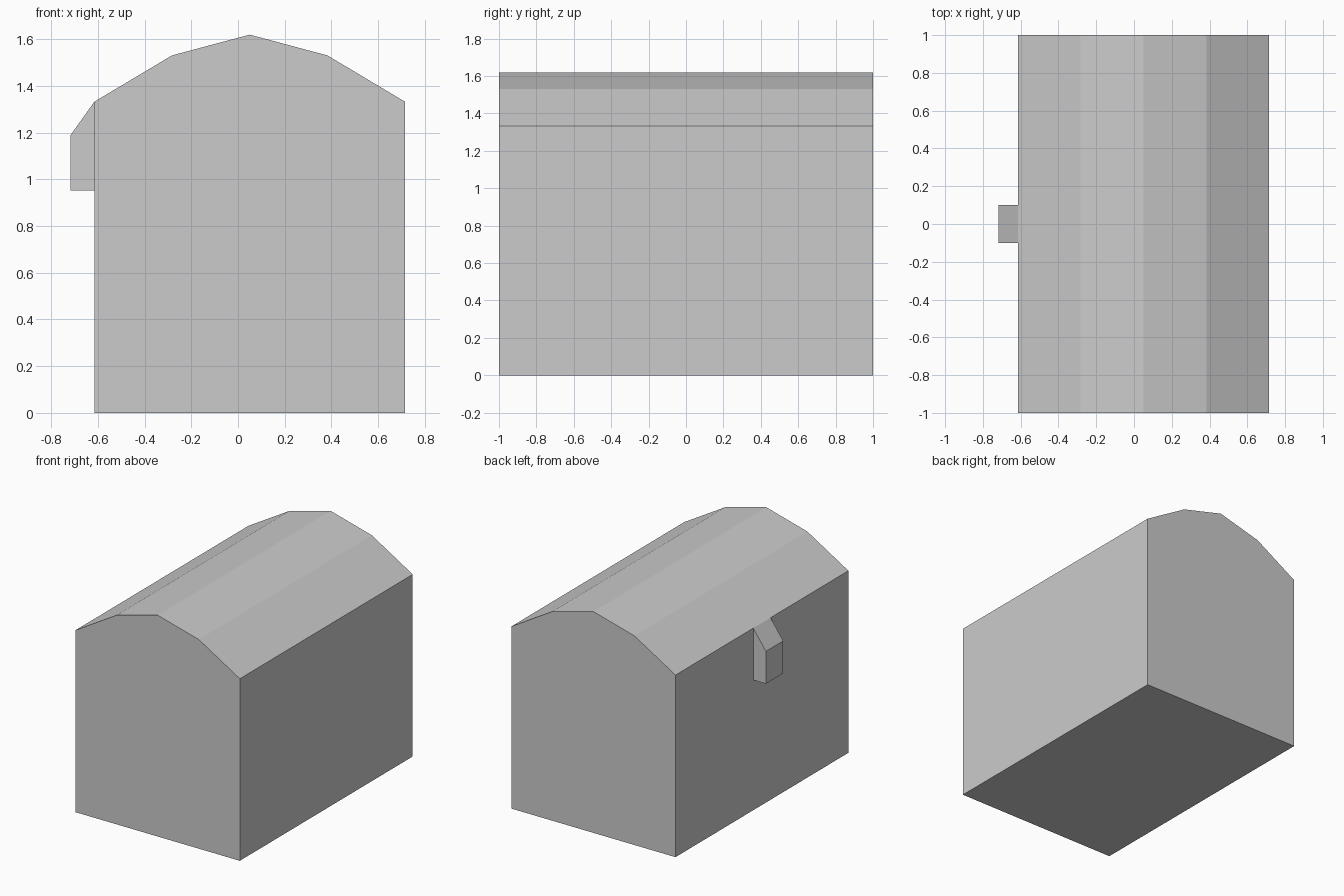
import bpy
import bmesh

if "Cube" in bpy.data.objects:
    bpy.data.objects.remove(bpy.data.objects["Cube"])


def extrude_profile(name, profile, half_depth, open_seam=False):
    """Extrude an (x, z) outline along y; open_seam leaves out the last side."""
    bm = bmesh.new()
    front = [bm.verts.new((x, -half_depth, z)) for x, z in profile]
    back = [bm.verts.new((x, half_depth, z)) for x, z in profile]
    bm.faces.new(front)
    bm.faces.new(back[::-1])
    n = len(profile)
    for i in range(n - 1 if open_seam else n):
        j = (i + 1) % n
        bm.faces.new((front[j], front[i], back[i], back[j]))
    bmesh.ops.recalc_face_normals(bm, faces=bm.faces)
    mesh = bpy.data.meshes.new(name)
    bm.to_mesh(mesh)
    bm.free()
    obj = bpy.data.objects.new(name, mesh)
    bpy.context.collection.objects.link(obj)
    return obj


LEFT, RIGHT, RIM = -0.615, 0.715, 1.333

# Chest body, open where it meets the lid
extrude_profile("chest_body",
                [(LEFT, RIM), (LEFT, 0), (RIGHT, 0), (RIGHT, RIM)],
                1.0, open_seam=True)

# Faceted arched lid, open where it meets the body
extrude_profile("chest_lid",
                [(RIGHT, RIM), (0.383, 1.531), (0.05, 1.62),
                 (-0.283, 1.531), (LEFT, RIM)],
                1.0, open_seam=True)

# Latch with sloped top on the -x side
extrude_profile("latch",
                [(LEFT, 0.953), (LEFT, RIM), (-0.717, 1.19), (-0.717, 0.953)],
                0.1)
